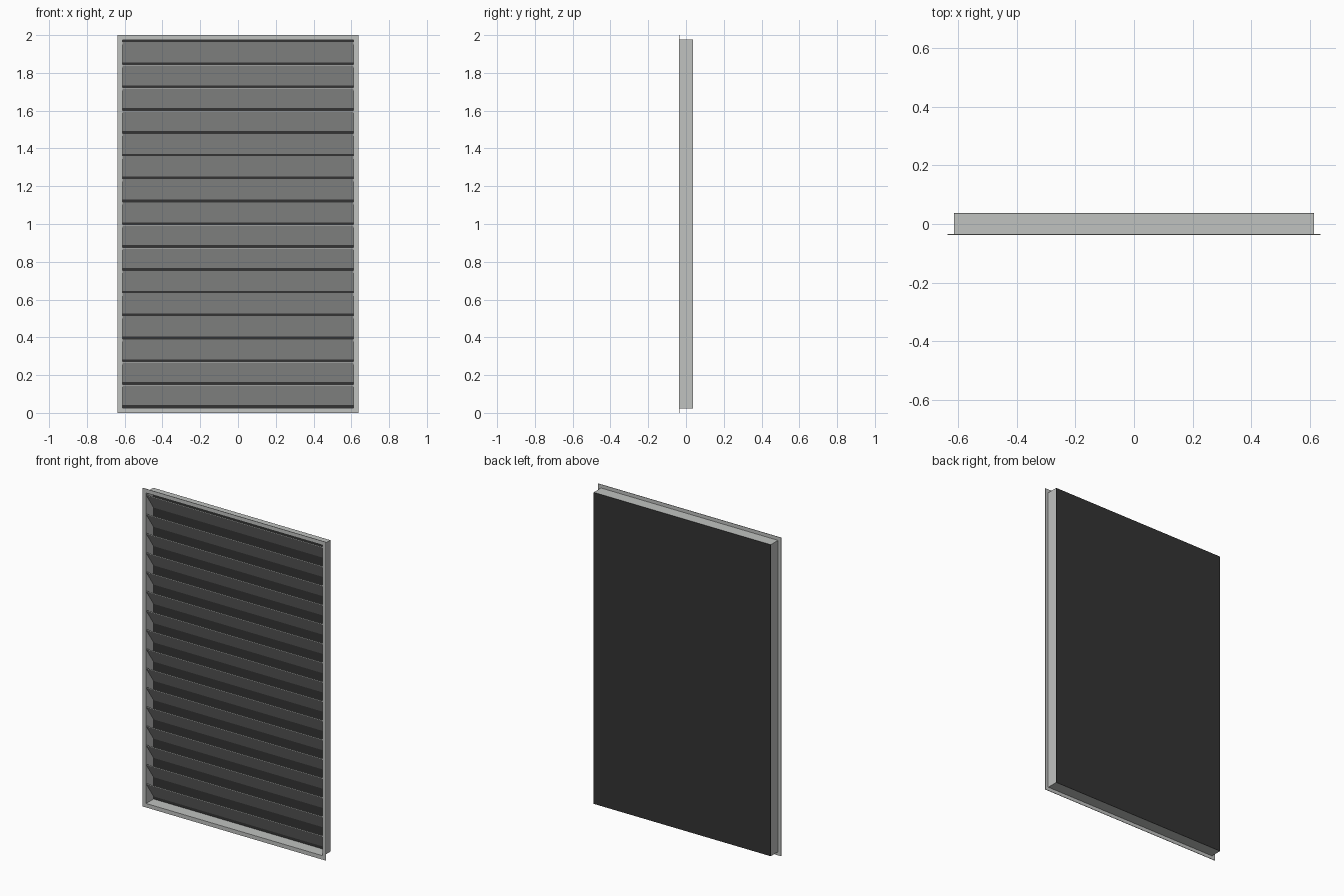
import bpy
import bmesh

cube = bpy.data.objects.get("Cube")
if cube:
    bpy.data.objects.remove(cube, do_unlink=True)


def make_material(name, color):
    mat = bpy.data.materials.new(name)
    mat.use_nodes = True
    mat.diffuse_color = color
    mat.node_tree.nodes["Principled BSDF"].inputs["Base Color"].default_value = color
    return mat


def add_object(name, bm, mat):
    bmesh.ops.recalc_face_normals(bm, faces=bm.faces)
    mesh = bpy.data.meshes.new(name)
    bm.to_mesh(mesh)
    bm.free()
    mesh.materials.append(mat)
    obj = bpy.data.objects.new(name, mesh)
    bpy.context.collection.objects.link(obj)
    return obj


def bridge(bm, rings, closed):
    """Join rings of vertices into a sweep, looped or capped."""
    pairs = list(zip(rings, rings[1:] + rings[:1]))
    for a, b in pairs if closed else pairs[:-1]:
        for i in range(len(a)):
            j = (i + 1) % len(a)
            bm.faces.new((a[i], a[j], b[j], b[i]))
    if not closed:
        bm.faces.new(rings[0])
        bm.faces.new(rings[-1])


metal = make_material("light grey metal", (0.53, 0.54, 0.53, 1))
dark = make_material("dark backing", (0.033, 0.033, 0.033, 1))

HALF_X, HALF_Z = 0.612, 0.975      # clear opening
FRONT, BACK = -0.0375, 0.0375
SHEET = 0.003

# Frame: L-shaped section swept round the opening, flange at the front
section = [(0, FRONT), (0.025, FRONT), (0.025, FRONT + SHEET),
           (SHEET, FRONT + SHEET), (SHEET, BACK - 0.001), (0, BACK - 0.001)]
bm = bmesh.new()
corners = [(-1, -1), (1, -1), (1, 1), (-1, 1)]
rings = [[bm.verts.new((sx * (HALF_X + o), y, 1 + sz * (HALF_Z + o)))
          for o, y in section] for sx, sz in corners]
bridge(bm, rings, True)
add_object("frame", bm, metal)

# Backing panel closing the rear
bm = bmesh.new()
bmesh.ops.create_cube(bm, size=1)
bmesh.ops.scale(bm, verts=bm.verts,
                vec=(2 * (HALF_X + SHEET), 0.001, 2 * (HALF_Z + SHEET)))
bmesh.ops.translate(bm, verts=bm.verts, vec=(0, BACK - 0.0005, 1))
add_object("back_panel", bm, dark)

# Slanted blades, high at the front and low at the back
PITCH, DROP, LIP = 0.1209, 0.109, 0.005
for k in range(16):
    top = 1.964 - k * PITCH
    low = top - DROP
    profile = [(-0.036, top), (-0.036, top - LIP),
               (0.036, low), (0.036, low + LIP)]
    bm = bmesh.new()
    rings = [[bm.verts.new((x, y, z)) for y, z in profile]
             for x in (-HALF_X, HALF_X)]
    bridge(bm, rings, False)
    add_object(f"blade_{k + 1}", bm, metal)
